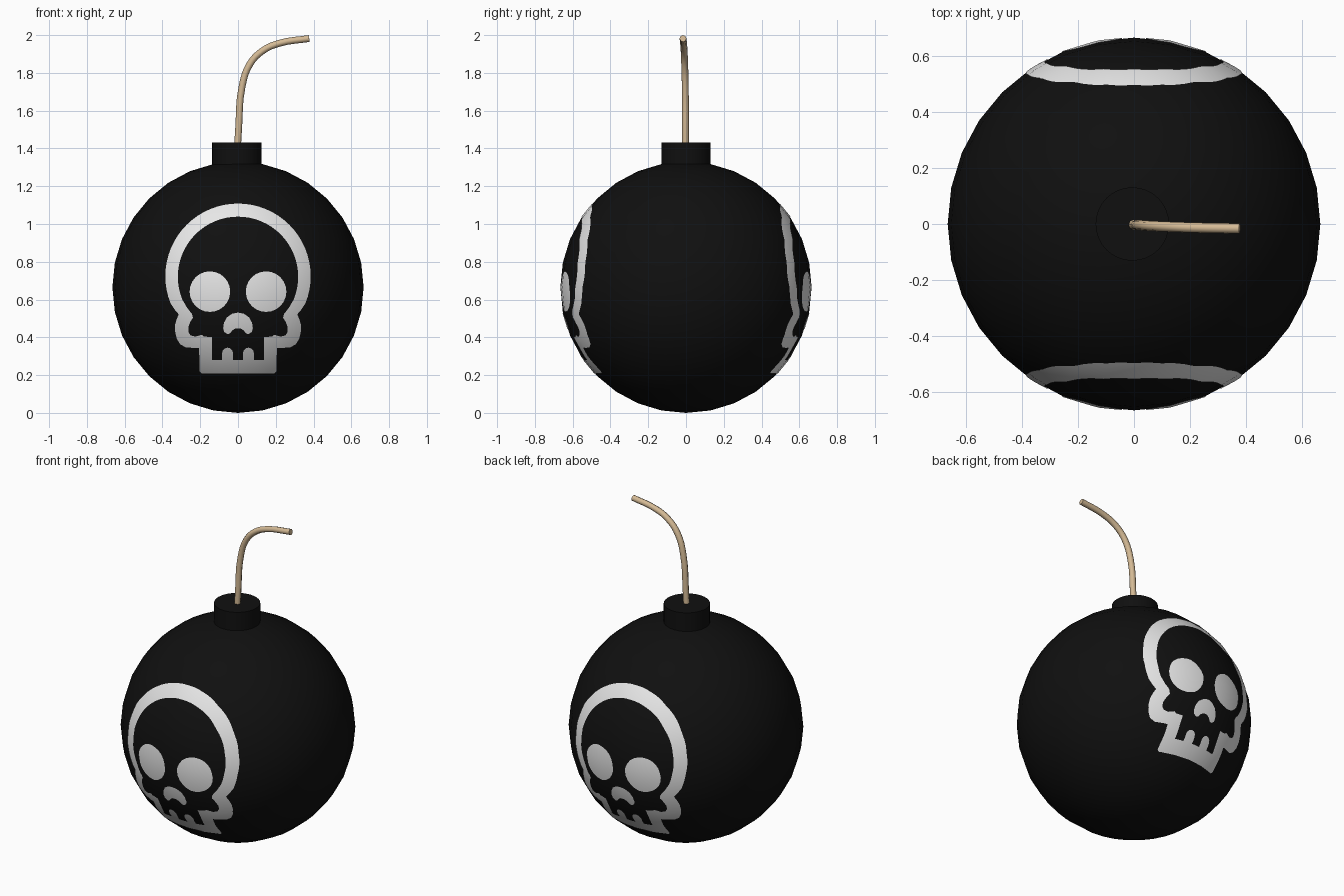
import bpy, bmesh, math
from mathutils import Vector
from mathutils.bvhtree import BVHTree

if "Cube" in bpy.data.objects:
    bpy.data.objects.remove(bpy.data.objects["Cube"])

R = 0.665
CENTRE = Vector((0, 0, R))


def material(name, rgb):
    m = bpy.data.materials.new(name)
    m.diffuse_color = (*rgb, 1)
    m.use_nodes = True
    m.node_tree.nodes["Principled BSDF"].inputs["Base Color"].default_value = m.diffuse_color
    return m


BLACK = material("matte black", (0.005, 0.005, 0.005))
WHITE = material("painted white", (0.8, 0.8, 0.8))
TAN = material("rope tan", (0.66, 0.49, 0.30))

# Round body
bpy.ops.mesh.primitive_uv_sphere_add(segments=32, ring_count=16, radius=R, location=CENTRE)
body = bpy.context.object
body.name = "body"
body.data.materials.append(BLACK)
bpy.ops.object.shade_smooth()

# Neck cap
bpy.ops.mesh.primitive_cylinder_add(vertices=32, radius=0.131, depth=0.182,
                                    location=(-0.006, 0, 1.341))
neck = bpy.context.object
neck.name = "neck"
neck.data.materials.append(BLACK)
bpy.ops.object.shade_smooth_by_angle(angle=math.radians(40))

# Bent fuse
path = [(-0.004, -0.003, 1.38), (0.003, -0.003, 1.5), (0.022, -0.004, 1.73), (0.062, -0.007, 1.845),
        (0.13, -0.01, 1.917), (0.22, -0.013, 1.957), (0.377, -0.016, 1.982)]
curve = bpy.data.curves.new("fuse", 'CURVE')
curve.dimensions = '3D'
curve.bevel_depth = 0.018
curve.bevel_resolution = 2
curve.resolution_u = 4
curve.use_fill_caps = True
spline = curve.splines.new('BEZIER')
spline.bezier_points.add(len(path) - 1)
for p, co in zip(spline.bezier_points, path):
    p.co = co
    p.handle_left_type = p.handle_right_type = 'AUTO'
fuse = bpy.data.objects.new("fuse", curve)
bpy.context.collection.objects.link(fuse)
curve.materials.append(TAN)
bpy.ops.object.select_all(action='DESELECT')
fuse.select_set(True)
bpy.context.view_layer.objects.active = fuse
bpy.ops.object.convert(target='MESH')
bpy.ops.object.shade_smooth_by_angle(angle=math.radians(50))


# Skull outlines, as (x, z) half profiles mirrored to full loops
def arc(cx, cz, r, a0, a1, n):
    return [(cx + r * math.cos(math.radians(a0 + (a1 - a0) * i / n)),
             cz + r * math.sin(math.radians(a0 + (a1 - a0) * i / n))) for i in range(n + 1)]


def mirrored(half):
    return half + [(-x, z) for x, z in reversed(half) if x > 1e-5]


outer = mirrored(arc(0, 0.723, 0.383, 90, -22, 20) + [
    (0.332, 0.545), (0.312, 0.522), (0.322, 0.5), (0.331, 0.47), (0.332, 0.435),
    (0.323, 0.395), (0.305, 0.365), (0.275, 0.348), (0.205, 0.344), (0.202, 0.222), (0.192, 0.212)])
inner = mirrored(arc(0, 0.72, 0.317, 90, -22, 20) + [
    (0.268, 0.557), (0.243, 0.525), (0.237, 0.505), (0.25, 0.485), (0.262, 0.455), (0.262, 0.43),
    (0.25, 0.412), (0.225, 0.405), (0.19, 0.415), (0.18, 0.406), (0.137, 0.402), (0.137, 0.282), (0.084, 0.282)]
    + arc(0.055, 0.318, 0.029, 0, 180, 6) + [(0.026, 0.282)])
nose = mirrored([(0, 0.532), (0.03, 0.526), (0.058, 0.507), (0.074, 0.478), (0.078, 0.45),
                 (0.073, 0.43), (0.056, 0.418), (0.042, 0.422), (0.03, 0.438), (0.012, 0.449)])
eyes = [arc(s * 0.148, 0.642, 0.107, 0, 345, 23) for s in (-1, 1)]

surface = bmesh.new()
surface.from_mesh(body.data)
tree = BVHTree.FromBMesh(surface)


# Painted skull: flat shape, diced finely, then laid onto the body
def skull(name, side):
    bm = bmesh.new()
    for group in ([outer, inner], [nose], [eyes[0]], [eyes[1]]):
        edges = []
        for loop in group:
            vs = [bm.verts.new((x, 0, z)) for x, z in loop]
            edges += [bm.edges.new((vs[i - 1], vs[i])) for i in range(len(vs))]
        bmesh.ops.triangle_fill(bm, edges=edges, use_beauty=True)
    for normal, start, count in (((1, 0, 0), -0.4, 33), ((0, 0, 1), 0.2, 37)):
        for i in range(count):
            bmesh.ops.bisect_plane(bm, geom=bm.verts[:] + bm.edges[:] + bm.faces[:], dist=1e-5,
                                   plane_co=Vector(normal) * (start + 0.0251 * i), plane_no=normal)
    bmesh.ops.triangulate(bm, faces=bm.faces[:])
    for v in bm.verts:
        hit = tree.ray_cast(Vector((v.co.x, side * 2, v.co.z - R)), Vector((0, -side, 0)))[0]
        v.co = hit * 1.005 + CENTRE
    for f in bm.faces:
        f.normal_update()
        if f.normal.dot(f.calc_center_median() - CENTRE) < 0:
            f.normal_flip()
        f.smooth = True
    mesh = bpy.data.meshes.new(name)
    bm.to_mesh(mesh)
    bm.free()
    mesh.materials.append(WHITE)
    mesh.normals_split_custom_set_from_vertices([(v.co - CENTRE).normalized() for v in mesh.vertices])
    bpy.context.collection.objects.link(bpy.data.objects.new(name, mesh))


skull("front_skull", -1)
skull("back_skull", 1)
surface.free()
